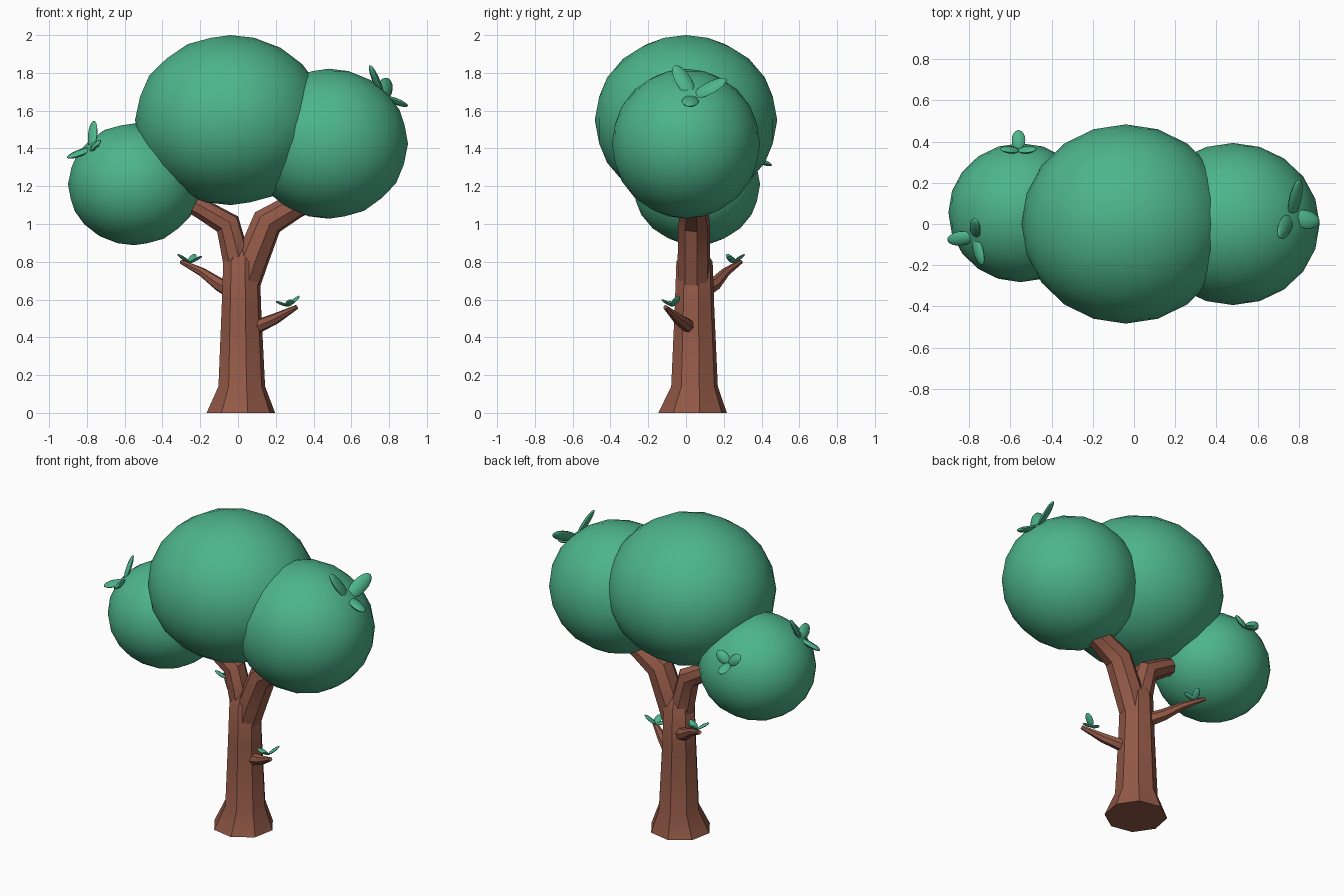
import bpy, bmesh, math
from mathutils import Vector, Matrix

if "Cube" in bpy.data.objects:
    bpy.data.objects.remove(bpy.data.objects["Cube"])


def material(name, color):
    m = bpy.data.materials.new(name)
    m.diffuse_color = color
    m.use_nodes = True
    m.node_tree.nodes["Principled BSDF"].inputs["Base Color"].default_value = m.diffuse_color
    return m


green = material("foliage", (0.075, 0.46, 0.26, 1))
brown = material("bark", (0.29, 0.10, 0.063, 1))


def finish(bm, name, mat, angle):
    bmesh.ops.recalc_face_normals(bm, faces=bm.faces)
    mesh = bpy.data.meshes.new(name)
    bm.to_mesh(mesh)
    bm.free()
    mesh.materials.append(mat)
    ob = bpy.data.objects.new(name, mesh)
    bpy.context.collection.objects.link(ob)
    bpy.ops.object.select_all(action='DESELECT')
    bpy.context.view_layer.objects.active = ob
    ob.select_set(True)
    bpy.ops.object.shade_smooth_by_angle(angle=math.radians(angle))
    return ob


def tube(name, path, sides):
    """Capped tube along a path of (x, y, z, radius)."""
    bm = bmesh.new()
    pts = [Vector(p[:3]) for p in path]
    rings = []
    for i, p in enumerate(pts):
        t = (pts[min(i + 1, len(pts) - 1)] - pts[max(i - 1, 0)]).normalized()
        if name == "trunk":
            t = Vector((0, 0, 1))
        u = Vector((0, 1, 0)).cross(t).normalized()
        v = t.cross(u)
        r = path[i][3]
        ring = []
        for k in range(sides):
            a = 2 * math.pi * k / sides + 0.2
            ring.append(bm.verts.new(p + r * (math.cos(a) * u + math.sin(a) * v)))
        rings.append(ring)
    for a, b in zip(rings, rings[1:]):
        for k in range(sides):
            j = (k + 1) % sides
            bm.faces.new((a[k], a[j], b[j], b[k]))
    bm.faces.new(rings[0])
    bm.faces.new(rings[-1])
    return finish(bm, name, brown, 35)


def crown(name, center, radii):
    bm = bmesh.new()
    bmesh.ops.create_icosphere(bm, subdivisions=3, radius=1.0)
    bmesh.ops.transform(bm, verts=bm.verts, matrix=Matrix.Translation(center)
                        @ Matrix.Diagonal((*radii, 1)))
    finish(bm, name, green, 40)


def leaves(name, base, tips, normal, width, thick):
    """Sprig of pointed, flattened leaves from one base point."""
    bm = bmesh.new()
    base = Vector(base)
    for tip in tips:
        d = Vector(tip) - base
        t = d.normalized()
        side = t.cross(Vector(normal)).normalized()
        up = side.cross(t)
        rot = Matrix((side, up, t)).transposed().to_4x4()
        bmesh.ops.create_uvsphere(
            bm, u_segments=8, v_segments=8, radius=1.0,
            matrix=Matrix.Translation(base + d / 2) @ rot
            @ Matrix.Diagonal((width, thick, d.length / 2, 1)))
    finish(bm, name, green, 50)


# Foliage masses
crown("middle_crown", (-0.04, 0, 1.55), (0.505, 0.483, 0.45))
crown("right_crown", (0.48, 0, 1.425), (0.42, 0.393, 0.397))
crown("left_crown", (-0.55, 0.055, 1.21), (0.35, 0.337, 0.322))

# Trunk with flared foot, and the fork
tube("trunk", [(0.015, 0.035, 0, 0.185), (0.02, 0.045, 0.14, 0.126),
               (0.018, 0.045, 0.55, 0.107), (0.018, 0.045, 0.80, 0.098),
               (0.025, 0.045, 0.87, 0.05)], 8)
tube("right_branch", [(0.04, 0.042, 0.70, 0.085), (0.075, 0.042, 0.81, 0.088),
                      (0.155, 0.042, 1.01, 0.085), (0.30, 0.042, 1.095, 0.07),
                      (0.42, 0.042, 1.15, 0.06)], 8)
tube("left_branch", [(0.0, 0.045, 0.72, 0.075), (-0.01, 0.045, 0.82, 0.074),
                     (-0.055, 0.045, 1.00, 0.07), (-0.20, 0.045, 1.085, 0.055),
                     (-0.33, 0.045, 1.15, 0.05)], 8)

# Side twigs
tube("left_twig", [(-0.02, 0.08, 0.64, 0.045), (-0.10, 0.15, 0.68, 0.036),
                   (-0.19, 0.21, 0.745, 0.024), (-0.30, 0.29, 0.80, 0.012)], 7)
tube("right_twig", [(0.07, 0.02, 0.45, 0.036), (0.12, 0.005, 0.465, 0.036),
                    (0.20, -0.045, 0.50, 0.029), (0.31, -0.11, 0.56, 0.012)], 7)

# Leaf sprigs on the twigs
leaves("left_twig_leaves", (-0.255, 0.25, 0.795),
       [(-0.32, 0.22, 0.84), (-0.19, 0.23, 0.83), (-0.23, 0.31, 0.84)],
       (0, 0, 1), 0.022, 0.008)
leaves("right_twig_leaves", (0.265, -0.07, 0.565),
       [(0.20, -0.085, 0.59), (0.325, -0.04, 0.62), (0.28, -0.13, 0.60)],
       (0, 0, 1), 0.022, 0.008)

# Leaf sprigs on the crowns
leaves("right_crown_leaves", (0.765, 0.035, 1.675),
       [(0.70, -0.06, 1.84), (0.80, 0.215, 1.765), (0.90, 0.01, 1.625)],
       (0.7, 0.05, 0.7), 0.045, 0.018)
leaves("left_crown_leaves", (-0.775, -0.06, 1.40),
       [(-0.905, -0.08, 1.35), (-0.765, 0.02, 1.545), (-0.735, -0.20, 1.43)],
       (-0.65, -0.35, 0.65), 0.036, 0.015)
leaves("left_crown_back_leaves", (-0.56, 0.36, 1.345),
       [(-0.645, 0.36, 1.41), (-0.475, 0.36, 1.40), (-0.56, 0.455, 1.31)],
       (0, 0.85, 0.5), 0.033, 0.014)
